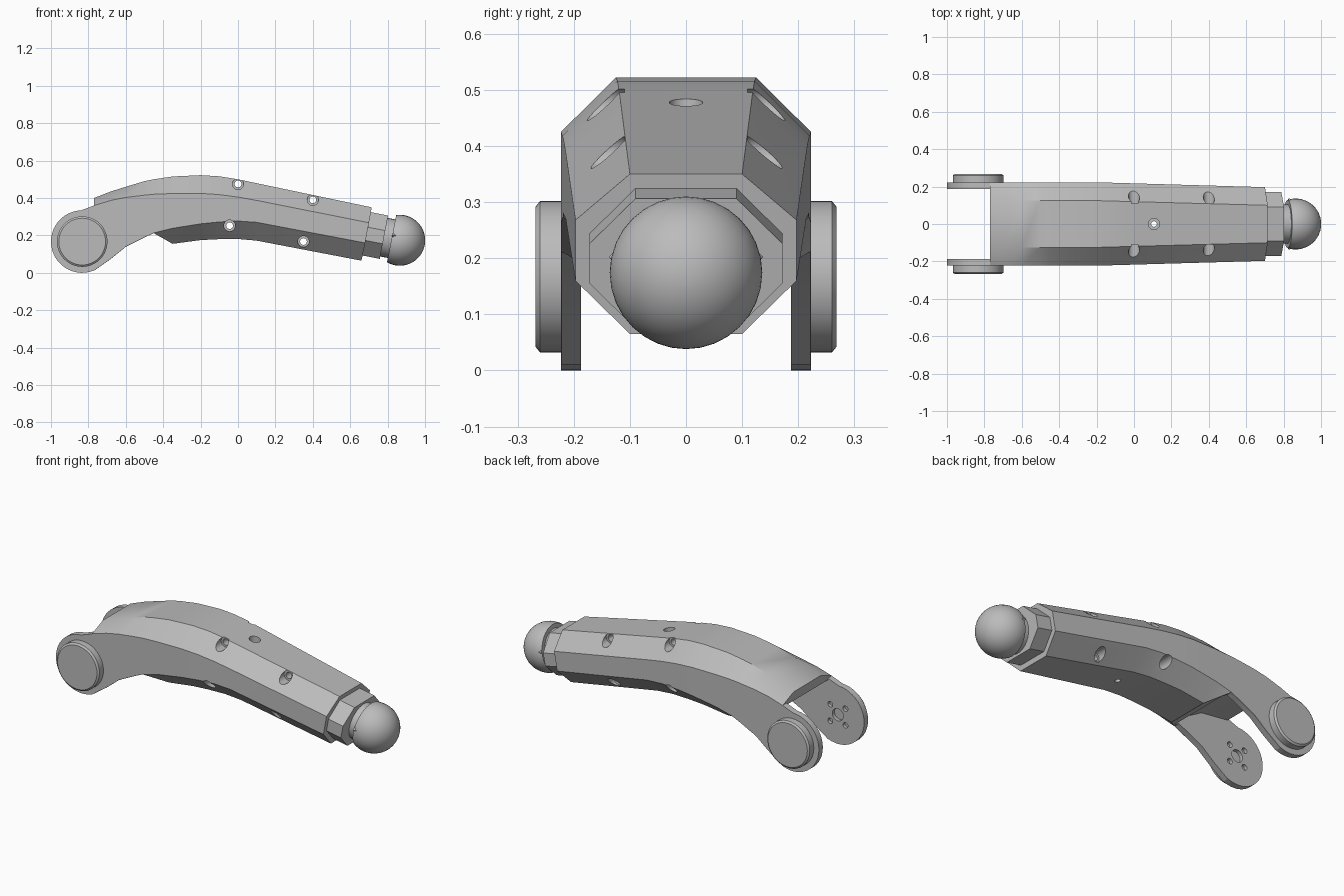
import bpy, bmesh
from math import sin, cos, pi, radians
from mathutils import Matrix, Vector

if "Cube" in bpy.data.objects:
    bpy.data.objects.remove(bpy.data.objects["Cube"], do_unlink=True)

grey = bpy.data.materials.new("plain_grey")
grey.use_nodes = True
grey.diffuse_color = (0.5, 0.5, 0.5, 1)
grey.node_tree.nodes["Principled BSDF"].inputs["Base Color"].default_value = (0.5, 0.5, 0.5, 1)


def loft(name, rings, matrix=Matrix()):
    """Skin a list of closed rings and cap both ends."""
    bm = bmesh.new()
    rows = [[bm.verts.new(matrix @ Vector(p)) for p in ring] for ring in rings]
    n = len(rows[0])
    for a, b in zip(rows, rows[1:]):
        for i in range(n):
            j = (i + 1) % n
            bm.faces.new((a[i], a[j], b[j], b[i]))
    bm.faces.new(rows[0][::-1])
    bm.faces.new(rows[-1])
    bmesh.ops.remove_doubles(bm, verts=bm.verts, dist=1e-5)
    bmesh.ops.recalc_face_normals(bm, faces=bm.faces)
    mesh = bpy.data.meshes.new(name)
    bm.to_mesh(mesh)
    bm.free()
    mesh.materials.append(grey)
    ob = bpy.data.objects.new(name, mesh)
    bpy.context.collection.objects.link(ob)
    return ob


def lathe(name, profile, matrix, segs=32):
    """Turn (along, radius) points about the local X axis."""
    return loft(name, [[(x, max(r, 1e-6) * cos(2 * pi * k / segs), max(r, 1e-6) * sin(2 * pi * k / segs))
                        for k in range(segs)] for x, r in profile], matrix)


def plate(name, outline, y0, y1):
    """Extrude an (x, z) outline along Y."""
    return loft(name, [[(x, y, z) for x, z in outline] for y in (y0, y1)])


def cut(ob, cutters):
    for c in cutters:
        m = ob.modifiers.new("cut", "BOOLEAN")
        m.operation, m.solver, m.object = "DIFFERENCE", "EXACT", c
        bpy.context.view_layer.objects.active = ob
        bpy.ops.object.modifier_apply(modifier=m.name)
        bpy.data.objects.remove(c, do_unlink=True)


def smooth(ob):
    bpy.ops.object.select_all(action="DESELECT")
    ob.select_set(True)
    bpy.context.view_layer.objects.active = ob
    bpy.ops.object.shade_smooth_by_angle()


def octagon(x, hw, hh, t):
    s = hh - (hw - t)
    half = [(x, t, hh), (x, hw, s), (x, hw, -s), (x, t, -hh)]
    return half + [(x, -y, z) for _, y, z in reversed(half)]


# Curved octagonal body: four rails, mirrored across the middle
xs = [-.77, -.68, -.6, -.5, -.45, -.35, -.2, -.1, 0, .1]
top = [.4, .435, .46, .49, .5, .515, .522, .516, .5, .479]
shoulder = [.36, .387, .403, .415, .42, .424, .425, .418, .405, .387]
lower = [.012, .075, .14, .19, .213, .238, .262, .272, .277, .27]
bottom = [z - .001 for z in lower[:5]] + [.155, .175, .18, .181, .172]
rows = [[(x, z) for z in zs] for x, *zs in zip(xs, top, shoulder, lower, bottom)]
rows.append([(.715, .35), (.7, .268), (.68, .16), (.66, .065)])

rings = []
for i, row in enumerate(rows):
    taper = max(0, (row[1][0] + .2) / .9)
    wide, flat = .223 - .026 * taper, .125 - .025 * taper
    under = wide - .001 if i < 5 else flat
    half = [(x, y, z) for (x, z), y in zip(row, (flat, wide, wide, under))]
    rings.append(half + [(x, -y, z) for x, y, z in reversed(half)])
body = loft("curved_body", rings)

# Fork gap, then counterbored screw holes
gap = [(-1, -.2), (-1, .35), (-.77, .35), (-.6, .33), (-.46, .25), (-.39, .15), (-.39, -.2)]
cutters = [plate("gap_cutter", gap, -.187, .187)]
toward_y = Matrix.Rotation(pi / 2, 4, "Z")
for x, z in [(0, .475), (.4, .39), (-.045, .252), (.35, .167)]:
    at = Matrix.Translation((x, 0, z)) @ toward_y
    cutters.append(lathe("hole_cutter", [(-.4, .03), (-.11, .03), (-.11, .018),
                                         (.11, .018), (.11, .03), (.4, .03)], at, 24))
upright = Matrix.Translation((.107, 0, 0)) @ Matrix.Rotation(-pi / 2, 4, "Y")
cutters.append(lathe("hole_cutter", [(0, .015), (.44, .015), (.44, .03), (.7, .03)], upright, 24))
cut(body, cutters)
smooth(body)

# Fork arms with round ends, bolt holes inside and bearing discs outside
cx, cz, rad = -.833, .167, .167
arc = [(cx + rad * cos(radians(a)), cz + rad * sin(radians(a))) for a in range(292, 90, -8)]
outline = [(-.77, .36), (-.77, .012)] + arc
for side, word in ((1, "left"), (-1, "right")):
    arm = plate(word + "_fork_arm", outline, side * .187, side * .223)
    hub = Matrix.Translation((cx, 0, cz)) @ Matrix.Rotation(side * pi / 2, 4, "Z")
    spots = [(0, 0, .035)] + [(a, b, .016) for a in (-.048, .048) for b in (-.048, .048)]
    cut(arm, [lathe("bolt_cutter", [(.15, r), (.207, r)],
                    Matrix.Translation((a, 0, b)) @ hub, 20) for a, b, r in spots])
    smooth(arm)
    smooth(lathe(word + "_bearing_disc", [(.215, .135), (.26, .135), (.268, .125)], hub, 48))

# Collar, neck and ball along the sloping end axis
tip = Matrix.Translation((.69, 0, .208)) @ Matrix.Rotation(radians(11), 4, "Y")
loft("collar", [octagon(-.03, .172, .118, .09), octagon(.092, .172, .118, .09)], tip)
smooth(lathe("neck", [(.08, .105), (.14, .105)], tip))
centre, ball_r = .178, .136
dome = [(centre + ball_r * cos(radians(a)), ball_r * sin(radians(a))) for a in range(109, -1, -6)]
smooth(lathe("ball_end", dome + [(centre + ball_r, 0)], tip))

# Small pointed ribs at the sides of the ball
for side, word in ((1, "left"), (-1, "right")):
    lathe(word + "_ball_rib", [(0, .033), (.1, 0)],
          tip @ Matrix.Translation((.134, side * .105, .02)), 4)
